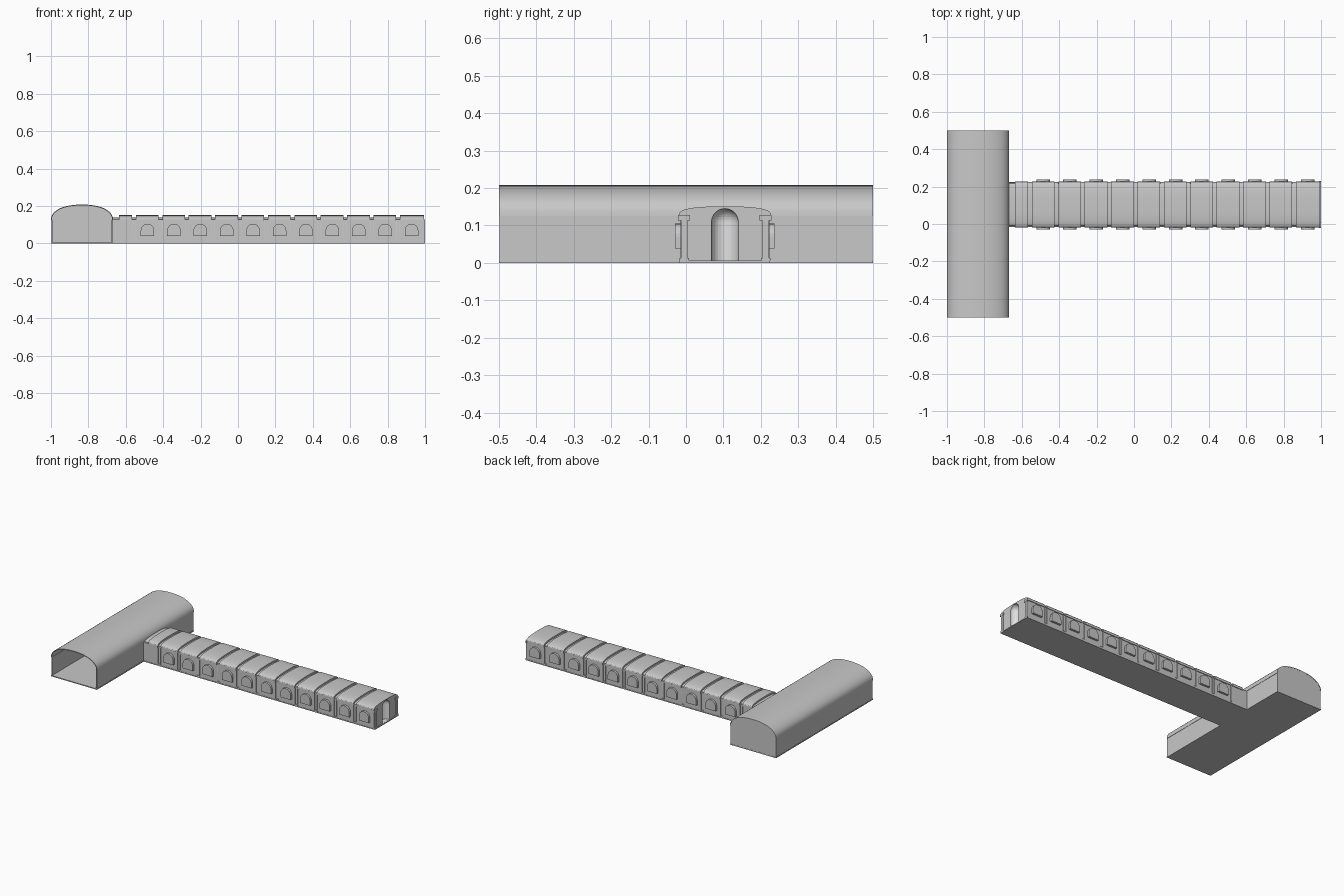
import bpy, bmesh, math
from mathutils import Vector

if "Cube" in bpy.data.objects:
    bpy.data.objects.remove(bpy.data.objects["Cube"])


def material(name, v):
    m = bpy.data.materials.new(name)
    m.diffuse_color = (v, v, v, 1)
    m.use_nodes = True
    m.node_tree.nodes["Principled BSDF"].inputs["Base Color"].default_value = m.diffuse_color
    return m


GREY = material("stone grey", 0.58)
LIGHT = material("pale stone", 0.75)


def finish(name, bm, mats=(GREY,), smooth=False):
    bmesh.ops.recalc_face_normals(bm, faces=bm.faces)
    me = bpy.data.meshes.new(name)
    bm.to_mesh(me)
    bm.free()
    ob = bpy.data.objects.new(name, me)
    bpy.context.collection.objects.link(ob)
    for m in mats:
        me.materials.append(m)
    if smooth:
        bpy.ops.object.select_all(action='DESELECT')
        ob.select_set(True)
        bpy.context.view_layer.objects.active = ob
        bpy.ops.object.shade_smooth_by_angle(angle=math.radians(30))
    return ob


def box(name, x0, x1, y0, y1, z0, z1):
    return prism(name, [(x0, z0), (x1, z0), (x1, z1), (x0, z1)], y0, y1, 'Y')


def prism(name, pts, a, b, axis, smooth=False, mats=(GREY,)):
    """Extrude a (horizontal, z) profile along X or Y from a to b."""
    bm = bmesh.new()

    def place(p, d):
        return (d, p[0], p[1]) if axis == 'X' else (p[0], d, p[1])
    lo = [bm.verts.new(place(p, a)) for p in pts]
    hi = [bm.verts.new(place(p, b)) for p in pts]
    bm.faces.new(lo)
    bm.faces.new(hi)
    n = len(pts)
    for i in range(n):
        bm.faces.new((lo[i], lo[(i + 1) % n], hi[(i + 1) % n], hi[i]))
    return finish(name, bm, mats, smooth)


def arch(c, half, z, rise, n=20, power=1.0):
    """Arc points from the +side to the -side."""
    out = []
    for i in range(n + 1):
        t = math.pi * i / n
        co, s = math.cos(t), max(math.sin(t), 0)
        out.append((c + half * math.copysign(abs(co) ** power, co), z + rise * s ** power))
    return out


# Cross hall: floor, side walls, closed back, open front, vaulted roof
HX, HW = -0.834, 0.166
box("hall_floor", -1, -0.668, -0.5, 0.5, 0, 0.006)
for name, x0, x1 in (("hall_outer_wall", -0.998, -0.993), ("hall_inner_wall", -0.675, -0.67)):
    box(name, x0, x1, -0.499, 0.499, 0.006, 0.126)
box("hall_back_wall", -0.998, -0.67, 0.493, 0.499, 0.006, 0.126)
outer = arch(HX, HW, 0.126, 0.082, 24, 0.9)
inner = arch(HX, HW - 0.005, 0.126, 0.077, 24, 0.9)
prism("hall_roof", outer + inner[::-1], -0.5, 0.5, 'Y', True)
prism("hall_back_gable", arch(HX, HW - 0.003, 0.126, 0.079, 24, 0.9), 0.493, 0.499, 'Y')

# Long corridor core
CY, CW = 0.104, 0.119
STEP, G0 = 0.1412, -0.556
box("corridor_floor", -0.67, 1, CY - CW - 0.002, CY + CW + 0.002, 0, 0.006)
CORE = CW - 0.004
foot = [(CY - CORE, 0.006), (CY + CORE, 0.006)]
prism("corridor_body", foot + arch(CY, CORE, 0.124, 0.016, 16, 0.8), -0.67, 0.87, 'X', True)
box("corridor_joint", -0.67, -0.635, CY - CW, CY + CW, 0.006, 0.125)

# Solid end bay with a round-headed niche
full = arch(CY, 0.123, 0.128, 0.023, 20, 0.75)
end = prism("corridor_end", foot + [(CY + CORE, 0.128)] + full + [(CY - CORE, 0.128)],
            0.867, 0.994, 'X', True, (GREY, LIGHT))
bm = bmesh.new()
R, N, zs = 0.036, 24, 0.109
rings = [(R, 0.0065)] + [(R * math.cos(a), zs + R * math.sin(a))
                         for a in [math.pi / 2 * k / 8 for k in range(8)]]
loops = [[bm.verts.new((0.994 + r * math.cos(2 * math.pi * i / N),
                        CY + r * math.sin(2 * math.pi * i / N), z)) for i in range(N)]
         for r, z in rings]
tip = bm.verts.new((0.994, CY, zs + R))
bm.faces.new(loops[0])
for a, b in zip(loops, loops[1:]):
    for i in range(N):
        bm.faces.new((a[i], a[(i + 1) % N], b[(i + 1) % N], b[i]))
for i in range(N):
    bm.faces.new((loops[-1][i], loops[-1][(i + 1) % N], tip))
for f in bm.faces:
    f.material_index = 1
cutter = finish("niche_cutter", bm, (GREY, LIGHT))
cutter.hide_render = True
cutter.hide_viewport = True
mod = end.modifiers.new("niche", 'BOOLEAN')
mod.operation = 'DIFFERENCE'
mod.solver = 'EXACT'
mod.object = cutter

# Repeating bays: vault segment, wall panels, arched window plates
for i in range(-1, 11):
    g = G0 + STEP * i
    x0, x1 = max(g + 0.010, -0.635), min(g + STEP - 0.010, 1.0)
    if i == 10:
        x1 = 0.994
    else:
        prism("vault_segment", full, x0, x1, 'X', True)
    for s in (-1, 1):
        def ys(a, b):
            return sorted((CY + s * a, CY + s * b))
        box("wall_panel", x0, x1, *ys(CORE - 0.003, CW), 0.006, 0.124)
        box("eave", x0, x1, *ys(CORE - 0.003, 0.123), 0.118, 0.129)
        if i >= 0:
            # Pilaster with base and capital between bays
            box("pilaster", g - 0.007, g + 0.007, *ys(CORE - 0.003, CW - 0.001), 0.016, 0.12)
            for z in (0.006, 0.12):
                box("pilaster_block", g - 0.0095, g + 0.0095, *ys(CORE - 0.003, CW + 0.001), z, z + 0.007)
            # Window plate
            wx = g + 0.072
            win = [(wx - 0.036, 0.039), (wx + 0.036, 0.039)] + arch(wx, 0.036, 0.069, 0.036, 12)
            prism("window", win, *ys(CW - 0.001, 0.133), 'Y')

# End corner columns
for s in (-1, 1):
    y = CY + s * 0.109
    box("end_column", 0.99, 0.999, y - 0.009, y + 0.009, 0.012, 0.115)
    box("end_column_base", 0.99, 1.0, y - 0.013, y + 0.013, 0.006, 0.013)
    box("end_column_capital", 0.99, 1.0, y - 0.016, y + 0.016, 0.114, 0.128)
